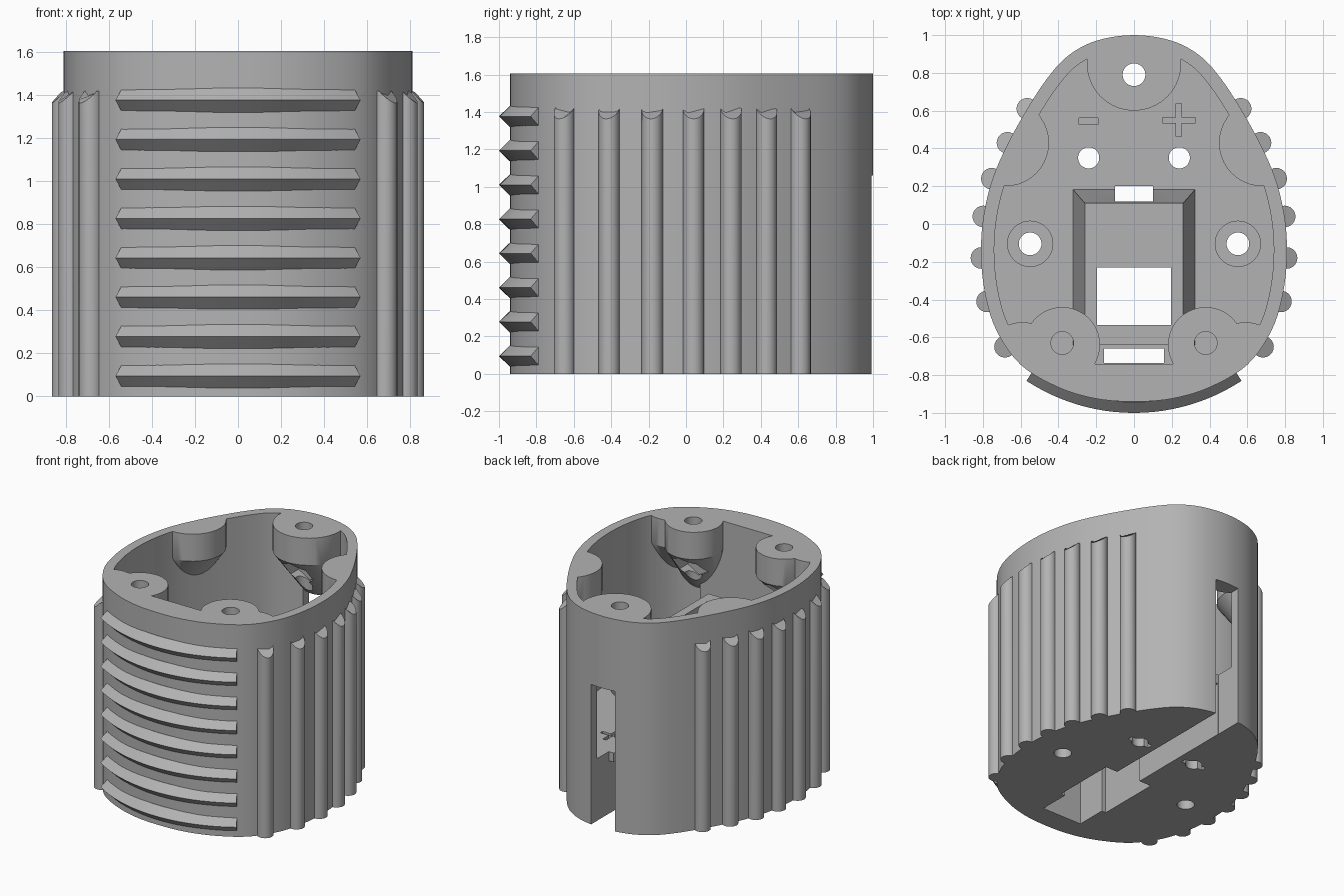
import bpy, bmesh, math
from mathutils import Vector

if "Cube" in bpy.data.objects:
    bpy.data.objects.remove(bpy.data.objects["Cube"], do_unlink=True)

grey = bpy.data.materials.new("plain grey")
grey.use_nodes = True
grey.diffuse_color = (0.45, 0.45, 0.45, 1)
grey.node_tree.nodes["Principled BSDF"].inputs["Base Color"].default_value = (0.45, 0.45, 0.45, 1)


def loft(name, rings):
    """Closed solid through rings of 3D points."""
    bm = bmesh.new()
    loops = [[bm.verts.new(p) for p in ring] for ring in rings]
    n = len(loops[0])
    for a, b in zip(loops, loops[1:]):
        for i in range(n):
            j = (i + 1) % n
            bm.faces.new((a[i], a[j], b[j], b[i]))
    bm.faces.new(loops[0][::-1])
    bm.faces.new(loops[-1])
    bmesh.ops.recalc_face_normals(bm, faces=bm.faces)
    mesh = bpy.data.meshes.new(name)
    bm.to_mesh(mesh)
    bm.free()
    mesh.materials.append(grey)
    obj = bpy.data.objects.new(name, mesh)
    bpy.context.collection.objects.link(obj)
    return obj


def circle(x, y, r, z, n=40):
    return [(x + r * math.cos(math.tau * i / n), y + r * math.sin(math.tau * i / n), z) for i in range(n)]


def rect(x0, x1, y0, y1, z):
    return [(x0, y0, z), (x1, y0, z), (x1, y1, z), (x0, y1, z)]


def box(x0, x1, y0, y1, z0, z1):
    return loft("box", [rect(x0, x1, y0, y1, z0), rect(x0, x1, y0, y1, z1)])


def rod(x, y, r, z0, z1, n=40):
    return loft("rod", [circle(x, y, r, z0, n), circle(x, y, r, z1, n)])


def boolean(target, tool, operation="DIFFERENCE"):
    mod = target.modifiers.new("cut", "BOOLEAN")
    mod.object, mod.operation, mod.solver = tool, operation, "EXACT"
    bpy.context.view_layer.objects.active = target
    bpy.ops.object.modifier_apply(modifier=mod.name)
    bpy.data.objects.remove(tool, do_unlink=True)


# Egg-shaped outline, smoothed through half a profile and mirrored
half = [(0, -.94), (.2, -.925), (.4, -.865), (.6, -.745), (.73, -.56), (.79, -.36), (.81, -.15),
        (.795, .05), (.745, .25), (.665, .43), (.565, .61), (.46, .77), (.35, .89), (.2, .97), (0, 1)]
knots = [Vector(p) for p in half + [(-x, y) for x, y in half[-2:0:-1]]]
egg = []
for i in range(len(knots)):
    a, b, c, d = (knots[(i + k) % len(knots)] for k in (-1, 0, 1, 2))
    for s in range(5):
        t = s / 5
        egg.append(b + (c - a) * t / 2 + (2 * a - 5 * b + 4 * c - d) * t * t / 2
                   + (3 * b - a - 3 * c + d) * t ** 3 / 2)


def egg_ring(inset, z):
    ring = []
    for i, p in enumerate(egg):
        along = (egg[(i + 1) % len(egg)] - egg[i - 1]).normalized()
        ring.append((p.x - along.y * inset, p.y + along.x * inset, z))
    return ring


HEIGHT, FLOOR = 1.605, .47
body = loft("body", [egg_ring(0, 0), egg_ring(0, HEIGHT)])
cavity = loft("cavity", [egg_ring(.07, FLOOR), egg_ring(.07, 1.8)])


# Screw bosses and side lugs hang from the rim and taper back into the wall
def boss(x, y, r, dx, dy):
    tool = loft("boss", [circle(x + dx, y + dy, r * .5, 1.0), circle(x, y, r, 1.4), circle(x, y, r, 1.9)])
    boolean(cavity, tool)


boss(0, .85, .25, 0, .2)
for s in (-1, 1):
    boss(s * .38, -.64, .2, s * .1, -.25)
    boss(s * .59, -.72, .2, s * .1, -.15)
    boss(s * .68, .43, .23, s * .2, .1)
boolean(cavity, box(-.4, .4, -1, -.74, .3, 1.9))

# Raised connector housing with drafted sides
boolean(cavity, loft("housing", [rect(-.33, .33, -.64, .19, .4), rect(-.26, .26, -.64, .11, 1.08)]))
boolean(body, cavity)

# Cable slot, floor channel and connector openings
for cut in [(-.1, .1, .78, 1.2, -.1, 1.06), (-.099, .099, .15, 1.1, -.1, .4),
            (-.1, .1, .12, .2, -.1, 1.2), (-.1, .1, -.1, .16, -.1, .41),
            (-.2, .2, -.54, -.06, -.1, .9), (-.195, .195, -.535, -.23, .8, 1.2),
            (-.165, .165, -.77, -.5, -.1, .35), (-.16, .16, -.735, -.66, .3, .6)]:
    boolean(body, box(*cut))

# Screw holes, nut traps and floor holes
boolean(body, rod(0, .79, .06, -.1, 1.8))
for s in (-1, 1):
    boolean(body, rod(s * .38, -.63, .06, 1.1, 1.8))
    boolean(body, rod(s * .55, -.105, .06, -.1, .6))
    boolean(body, rod(s * .55, -.105, .12, FLOOR - .08, .6))
    boolean(body, rod(s * .24, .35, .056, -.1, .6))
    boolean(body, box(s * .24 - .09, s * .24 + .09, .33, .37, -.1, .08))


def nut_trap(x, y0, y1):
    ring = [(.11 * math.cos(math.tau * (i + .5) / 6), 1.28 + .11 * math.sin(math.tau * (i + .5) / 6))
            for i in range(6)]
    boolean(body, loft("trap", [[(x + u, y, z) for u, z in ring] for y in (y0, y1)]))


nut_trap(0, .5, .86)
for s in (-1, 1):
    nut_trap(s * .38, -.7, -.35)

# Engraved polarity marks on the floor
depth = FLOOR - .02
boolean(body, box(-.29, -.19, .528, .562, depth, .55))
boolean(body, box(.15, .325, .535, .563, depth, .55))
boolean(body, box(.223, .252, .462, .637, depth, .55))

# Vertical grip ribs with sloped tops
for k, (x, y) in enumerate([(.683, -.65), (.778, -.41), (.808, -.18), (.798, .04),
                            (.753, .24), (.67, .43), (.565, .61)]):
    out = Vector((x, y * .6)).normalized()
    for s, side in ((1, "left"), (-1, "right")):
        low, top = circle(0, 0, .057, 0, 24), []
        for px, py, _ in low:
            top.append((s * (x + px), y + py, 1.42 - max(0, px * out.x + py * out.y)))
        loft(f"{side}_rib_{k + 1}", [[(s * (x + px), y + py, 0) for px, py, _ in low], top])

# Curved wedge fins across the front
for k in range(8):
    z = .095 + .183 * k
    rings = []
    for i in range(25):
        a = math.radians(-33.2 + 66.4 * i / 24)
        rings.append([(r * math.sin(a), .04 - r * math.cos(a), z + h)
                      for r, h in ((.95, -.056), (.983, -.056), (1.04, 0), (.983, .056), (.95, .056))])
    loft(f"front_fin_{k + 1}", rings)

# Smooth curved walls, keep edges crisp
for obj in bpy.context.collection.objects:
    if obj.type == "MESH" and (obj == body or "rib" in obj.name or "fin" in obj.name):
        bpy.ops.object.select_all(action="DESELECT")
        obj.select_set(True)
        bpy.context.view_layer.objects.active = obj
        bpy.ops.object.shade_smooth_by_angle(angle=math.radians(30))
